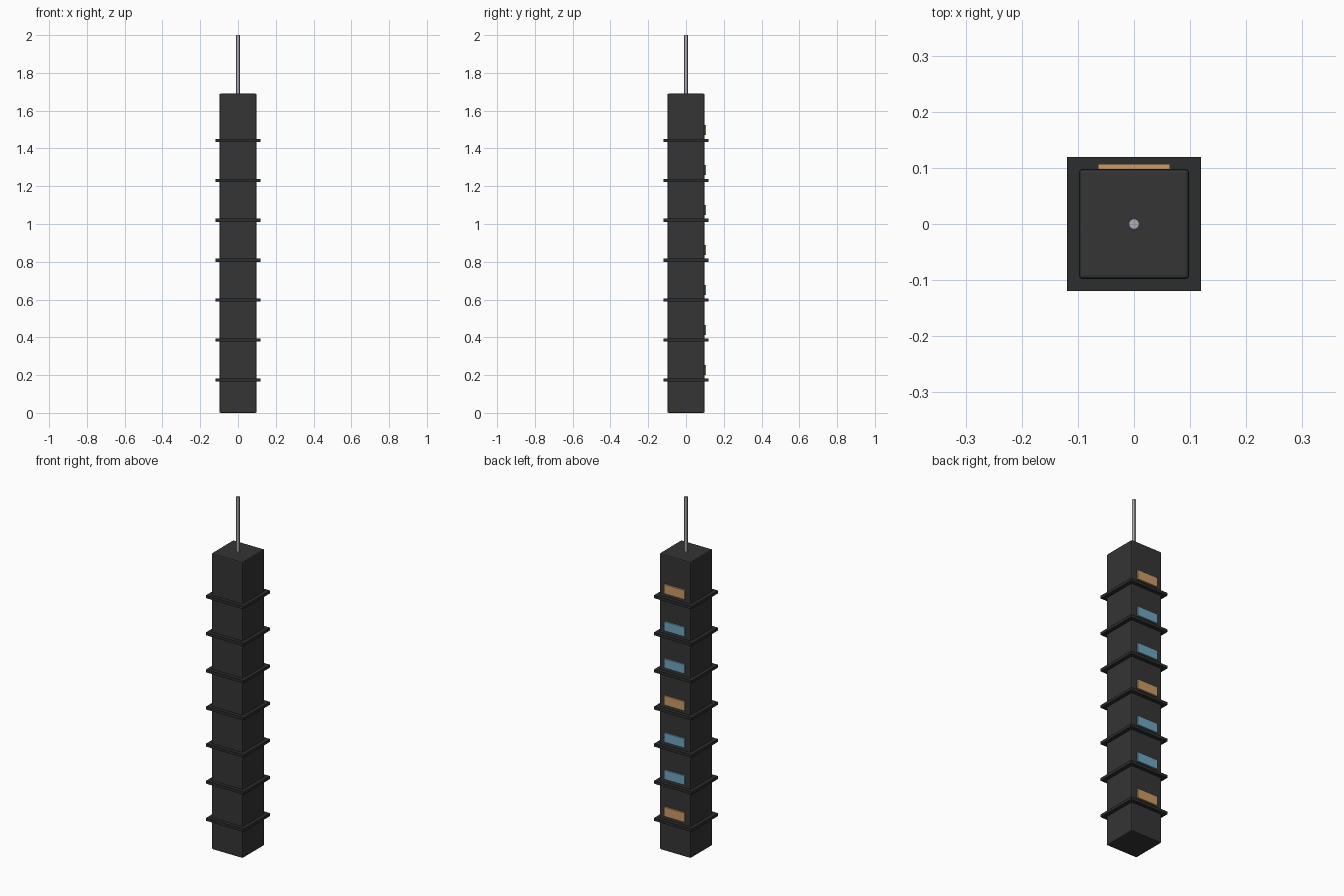
import bpy

if "Cube" in bpy.data.objects:
    bpy.data.objects.remove(bpy.data.objects["Cube"], do_unlink=True)


def material(name, rgb):
    m = bpy.data.materials.new(name)
    m.use_nodes = True
    m.diffuse_color = (*rgb, 1)
    m.node_tree.nodes["Principled BSDF"].inputs["Base Color"].default_value = (*rgb, 1)
    return m


charcoal = material("charcoal", (0.035, 0.035, 0.035))
dark_trim = material("dark_trim", (0.025, 0.026, 0.026))
amber = material("amber_glass", (0.60, 0.33, 0.13))
blue = material("blue_glass", (0.16, 0.38, 0.52))
steel = material("steel", (0.42, 0.42, 0.45))


def box(name, size, centre, mat, bevel=0):
    bpy.ops.mesh.primitive_cube_add(size=1, location=centre)
    ob = bpy.context.object
    ob.name = name
    ob.scale = size
    bpy.ops.object.transform_apply(location=False, rotation=False, scale=True)
    ob.data.materials.append(mat)
    if bevel:
        mod = ob.modifiers.new("soft_edges", "BEVEL")
        mod.width = bevel
        mod.segments = 2
    return ob


# Tower shaft
HEIGHT = 1.69
box("tower_shaft", (0.196, 0.196, HEIGHT), (0, 0, HEIGHT / 2), charcoal, 0.006)

# Floor ledges, each with a lit window above it on the back
for i in range(7):
    z = 0.173 + i * 0.2117
    box(f"ledge_{i + 1}", (0.238, 0.238, 0.016), (0, 0, z), dark_trim)
    glass = amber if i % 3 == 0 else blue
    box(f"window_{i + 1}", (0.128, 0.009, 0.053), (0, 0.1025, z + 0.054), glass)

# Antenna
bpy.ops.mesh.primitive_cylinder_add(vertices=12, radius=0.0095, depth=2 - HEIGHT,
                                    location=(0, 0, (2 + HEIGHT) / 2))
antenna = bpy.context.object
antenna.name = "antenna"
antenna.data.materials.append(steel)
bpy.ops.object.shade_smooth_by_angle()
